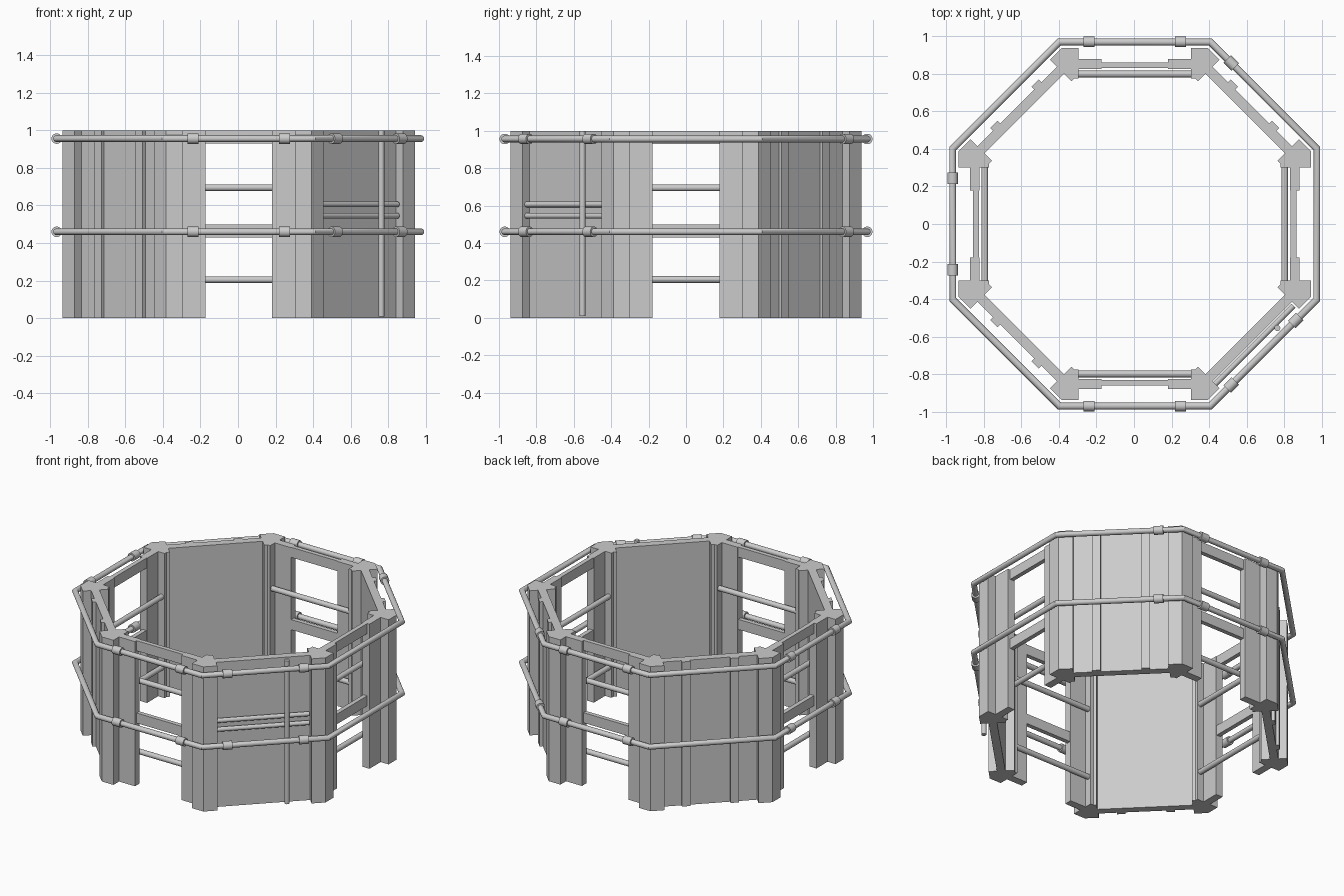
import bpy, bmesh
from math import pi, cos, sin, tan
from mathutils import Matrix, Vector

if "Cube" in bpy.data.objects:
    bpy.data.objects.remove(bpy.data.objects["Cube"])

OFF = Matrix.Translation((0.004, 0, 0))
T8 = tan(pi / 8)


def side(i):
    """Side frame: local x along the side, local -y outward; side 0 is the front."""
    return OFF @ Matrix.Rotation(i * pi / 4, 4, 'Z')


def finish(name, bm, m, smooth=False):
    bm.transform(m)
    bmesh.ops.recalc_face_normals(bm, faces=bm.faces)
    me = bpy.data.meshes.new(name)
    bm.to_mesh(me)
    bm.free()
    ob = bpy.data.objects.new(name, me)
    bpy.context.collection.objects.link(ob)
    if smooth:
        bpy.ops.object.select_all(action='DESELECT')
        ob.select_set(True)
        bpy.context.view_layer.objects.active = ob
        bpy.ops.object.shade_smooth_by_angle(angle=0.6)
    return ob


def prism(name, pts, z0, z1, m):
    bm = bmesh.new()
    f = bm.faces.new([bm.verts.new((x, y, z0)) for x, y in pts])
    top = bmesh.ops.extrude_face_region(bm, geom=[f])['geom']
    bmesh.ops.translate(bm, vec=(0, 0, z1 - z0),
                        verts=[v for v in top if isinstance(v, bmesh.types.BMVert)])
    return finish(name, bm, m)


def box(name, x0, x1, d0, d1, z0, z1, m):
    return prism(name, [(x0, -d0), (x1, -d0), (x1, -d1), (x0, -d1)], z0, z1, m)


def rod(name, a, b, r, m):
    a, b = Vector(a), Vector(b)
    d = b - a
    bm = bmesh.new()
    bmesh.ops.create_cone(bm, cap_ends=True, segments=20, radius1=r, radius2=r, depth=d.length)
    bm.transform(Matrix.Translation((a + b) / 2) @ d.to_track_quat('Z', 'Y').to_matrix().to_4x4())
    return finish(name, bm, m, True)


def ring(name, apothem, r, z, seg=20):
    """Mitred octagonal tube."""
    bm = bmesh.new()
    loops = []
    for k in range(8):
        a = pi / 8 + k * pi / 4
        loops.append([])
        for j in range(seg):
            t = 2 * pi * j / seg
            R = (apothem + r * cos(t)) / cos(pi / 8)
            loops[-1].append(bm.verts.new((R * cos(a), R * sin(a), z + r * sin(t))))
    for k in range(8):
        p, q = loops[k], loops[(k + 1) % 8]
        for j in range(seg):
            n = (j + 1) % seg
            bm.faces.new((p[j], q[j], q[n], p[n]))
    return finish(name, bm, OFF, True)


# Corner posts: bent six-sided section, symmetric about the octagon corner
DO, DI, E = 0.938, 0.775, 0.30


def around_corner(x, d):
    s = 0.5 ** 0.5
    return (s * (d - x), -s * (d + x))


for i in range(8):
    pts = [(E, -DO), (DO * T8, -DO), around_corner(E, DO),
           around_corner(E, DI), (DI * T8, -DI), (E, -DI)]
    prism("corner_post", pts, 0, 1, side(i))

# Open sides: jamb panels, cross beams, inner rails
for i in (0, 2, 4, 6):
    m = side(i)
    box("jamb_left", -0.305, -0.178, 0.825, 0.877, 0, 1, m)
    box("jamb_right", 0.178, 0.305, 0.825, 0.877, 0, 1, m)
    for z in (0.43, 0.93):
        box("cross_beam", -0.18, 0.18, 0.83, 0.86, z, z + 0.07, m)
    for z in (0.205, 0.695):
        rod("inner_rail", (-0.302, -0.798, z), (0.302, -0.798, z), 0.018, m)

# Solid diagonal walls, three with vertical ribs
for i in (1, 3, 5, 7):
    m = side(i)
    box("wall_panel", -0.305, 0.305, 0.832, 0.885, 0, 1, m)
    if i != 1:
        for t in (-0.155, 0.155):
            box("wall_rib", t - 0.027, t + 0.027, 0.88, 0.905, 0, 1, m)

# Pipes on the front right wall
for z in (0.545, 0.606):
    rod("wall_pipe", (-0.302, -0.905, z), (0.29, -0.905, z), 0.015, side(1))
rod("upright_pipe", (0.145, -0.928, 0.01), (0.145, -0.928, 1.0), 0.016, side(1))

# Octagonal hoops and their clamps
C = 0.243
clamps = [(i, t) for i in (0, 1, 4, 6) for t in (-C, C)] + [(3, C)]
for z in (0.46, 0.956):
    ring("hoop", 0.969, 0.018, z)
    for i, t in clamps:
        rod("hoop_clamp", (t - 0.03, -0.969, z), (t + 0.03, -0.969, z), 0.028, side(i))
